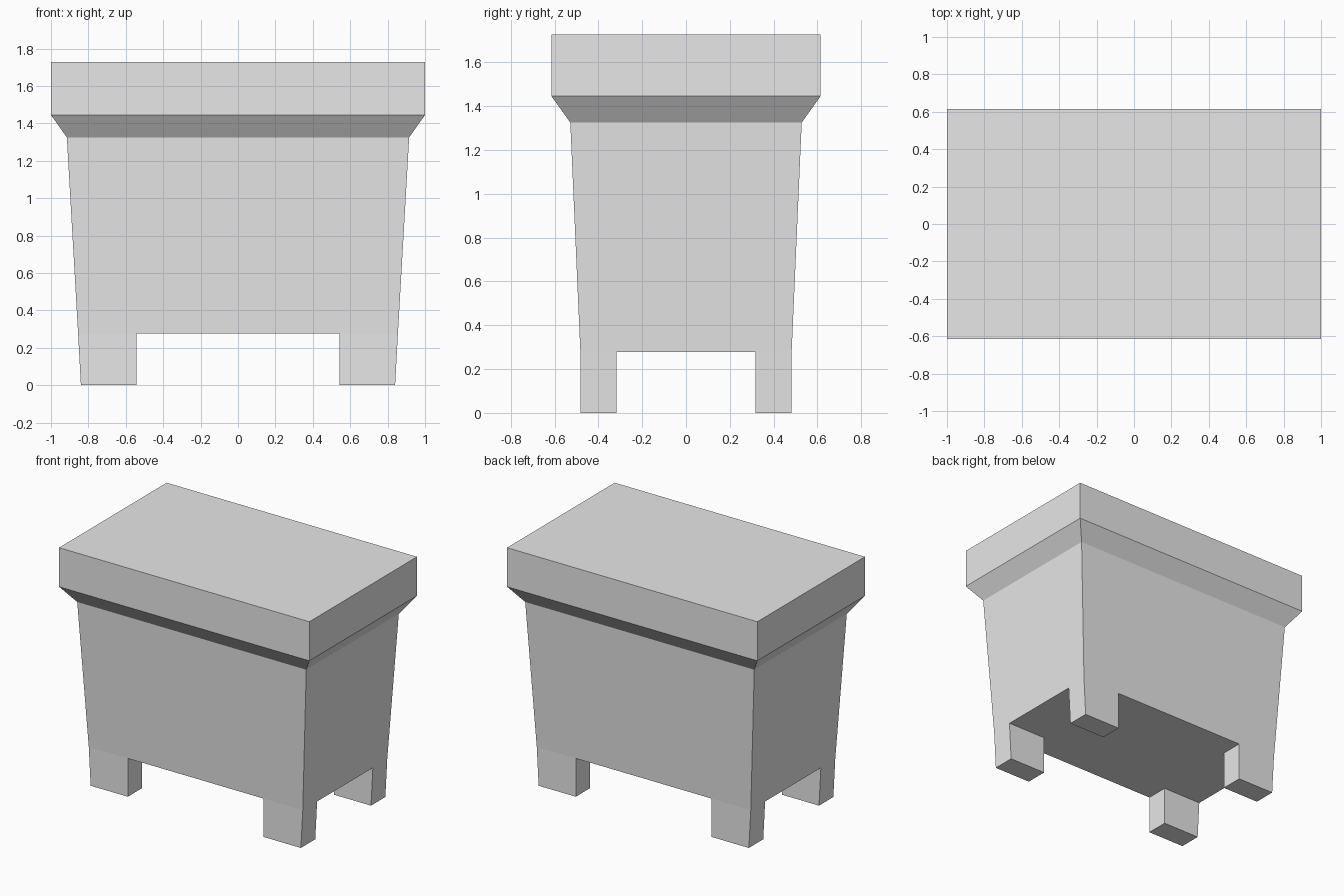
import bpy
import bmesh

cube = bpy.data.objects.get("Cube")
if cube:
    bpy.data.objects.remove(cube, do_unlink=True)

grey = bpy.data.materials.new("light_grey")
grey.use_nodes = True
colour = (0.8, 0.8, 0.8, 1)
grey.diffuse_color = colour
grey.node_tree.nodes["Principled BSDF"].inputs["Base Color"].default_value = colour


def loft(name, levels):
    """Solid through rectangles given as (x0, x1, y0, y1, z), bottom to top."""
    bm = bmesh.new()
    rings = [[bm.verts.new(p) for p in ((x0, y0, z), (x1, y0, z), (x1, y1, z), (x0, y1, z))]
             for x0, x1, y0, y1, z in levels]
    bm.faces.new(rings[0][::-1])
    bm.faces.new(rings[-1])
    for low, high in zip(rings, rings[1:]):
        for i in range(4):
            j = (i + 1) % 4
            bm.faces.new((low[i], low[j], high[j], high[i]))
    bmesh.ops.recalc_face_normals(bm, faces=bm.faces)
    mesh = bpy.data.meshes.new(name)
    bm.to_mesh(mesh)
    bm.free()
    mesh.materials.append(grey)
    obj = bpy.data.objects.new(name, mesh)
    bpy.context.collection.objects.link(obj)
    return obj


# Tapered body flaring out into the thick rim
profile = [(0.855, 0.482, 0.277), (0.915, 0.528, 1.325), (1.0, 0.614, 1.445), (1.0, 0.614, 1.727)]
loft("tapered_body_and_rim", [(-x, x, -y, y, z) for x, y, z in profile])

# Four corner feet, with outer ends following the body taper
for side, sx in (("left", 1), ("right", -1)):
    for end, sy in (("front", -1), ("back", 1)):
        levels = []
        for outer, z in ((0.84, 0), (0.855, 0.277)):
            xs = sorted((sx * 0.543, sx * outer))
            ys = sorted((sy * 0.318, sy * 0.482))
            levels.append((*xs, *ys, z))
        loft(f"{end}_{side}_foot", levels)
